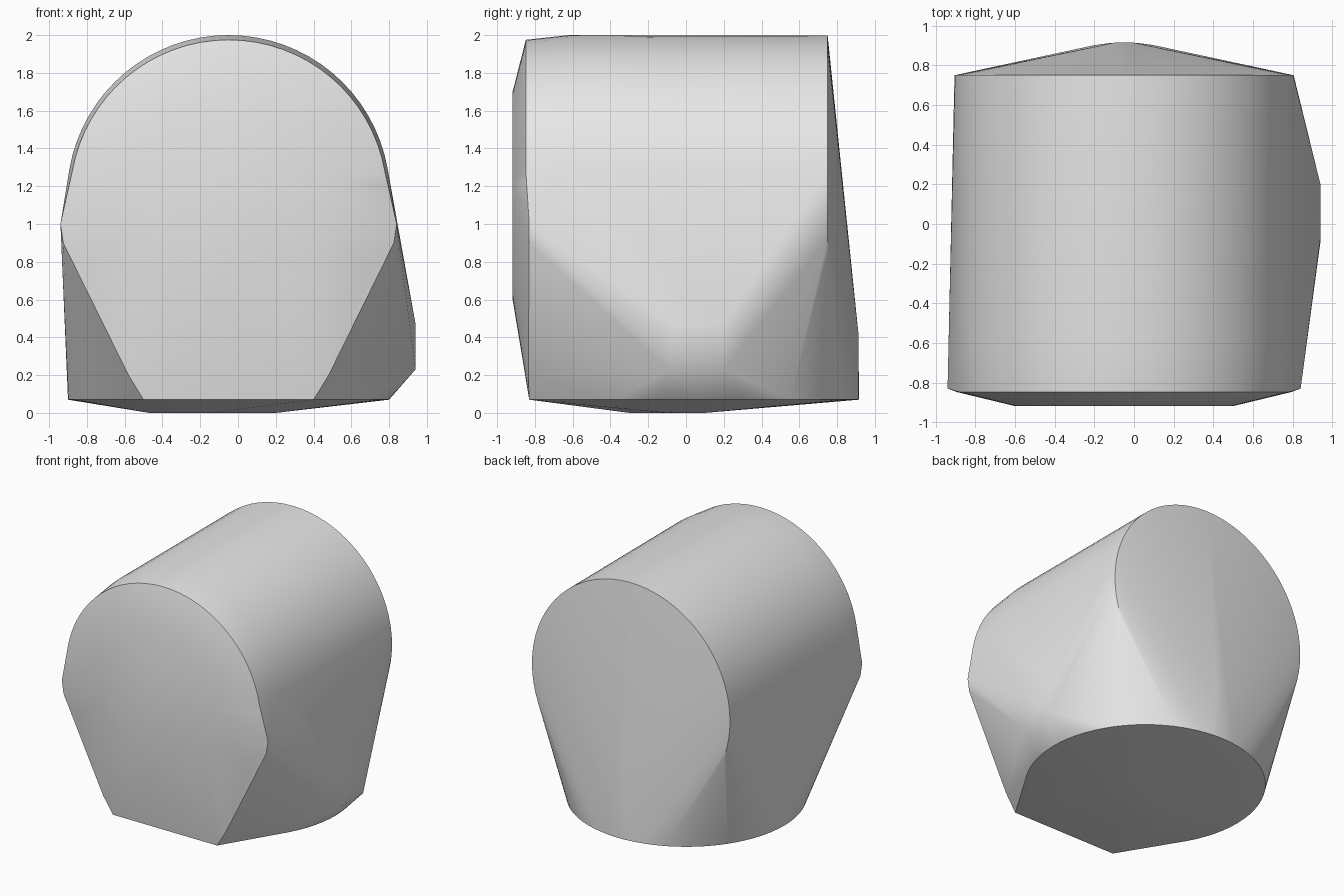
import bpy
import bmesh
from math import cos, sin, tau, radians

cube = bpy.data.objects.get("Cube")
if cube:
    bpy.data.objects.remove(cube, do_unlink=True)

MID_X = -0.05
SEGMENTS = 72
bm = bmesh.new()


def upright_ring(y, z, radius):
    for i in range(SEGMENTS):
        a = tau * i / SEGMENTS
        bm.verts.new((MID_X + radius * cos(a), y, z + radius * sin(a)))


def flat_ring(y, z, radius):
    for i in range(SEGMENTS):
        a = tau * i / SEGMENTS
        bm.verts.new((MID_X + radius * cos(a), y + radius * sin(a), z))


def mirrored_pair(half_width, y, z):
    for side in (-1, 1):
        bm.verts.new((MID_X + side * half_width, y, z))


# Barrel: front disc, bevelled rim, rounded body and flat back
upright_ring(-0.918, 1.15, 0.55)
upright_ring(-0.848, 1.135, 0.84)
upright_ring(-0.62, 1.145, 0.855)
upright_ring(0.75, 1.142, 0.855)

# Front cheeks and lower front corners
for half_width, y, z in ((0.89, -0.83, 1.0), (0.875, -0.83, 0.9),
                         (0.53, -0.835, 0.2), (0.45, -0.83, 0.07)):
    mirrored_pair(half_width, y, z)

# Round foot with a slightly sunken underside
flat_ring(0.065, 0.07, 0.85)
for x, y in ((-0.47, -0.1), (-0.15, -0.3), (0.2, -0.1), (0.0, 0.1)):
    bm.verts.new((x, y, 0))

# Side bulge on the left
for y, z in ((-0.09, 0.23), (0.2, 0.23), (-0.07, 0.47), (0.2, 0.47)):
    bm.verts.new((0.94, y, z))

# Small heel at the back
mirrored_pair(0.05, 0.914, 0.41)
mirrored_pair(0.05, 0.914, 0.07)

# Wrap everything in one convex skin and merge flat areas
hull = bmesh.ops.convex_hull(bm, input=bm.verts[:], use_existing_faces=False)
spare = {v for v in hull["geom_interior"] + hull["geom_unused"]
         if isinstance(v, bmesh.types.BMVert)}
bmesh.ops.delete(bm, geom=list(spare), context="VERTS")
bmesh.ops.dissolve_limit(bm, angle_limit=radians(0.3),
                         verts=bm.verts[:], edges=bm.edges[:])
bmesh.ops.recalc_face_normals(bm, faces=bm.faces[:])

mesh = bpy.data.meshes.new("rounded_shell")
bm.to_mesh(mesh)
bm.free()
shell = bpy.data.objects.new("rounded_shell", mesh)
bpy.context.collection.objects.link(shell)

# Plain grey finish
grey = bpy.data.materials.new("light_grey")
grey.use_nodes = True
grey.diffuse_color = (0.8, 0.8, 0.8, 1)
for node in grey.node_tree.nodes:
    if node.type == "BSDF_PRINCIPLED":
        node.inputs["Base Color"].default_value = (0.8, 0.8, 0.8, 1)
mesh.materials.append(grey)

bpy.ops.object.select_all(action="DESELECT")
shell.select_set(True)
bpy.context.view_layer.objects.active = shell
bpy.ops.object.shade_smooth_by_angle(angle=radians(30))
